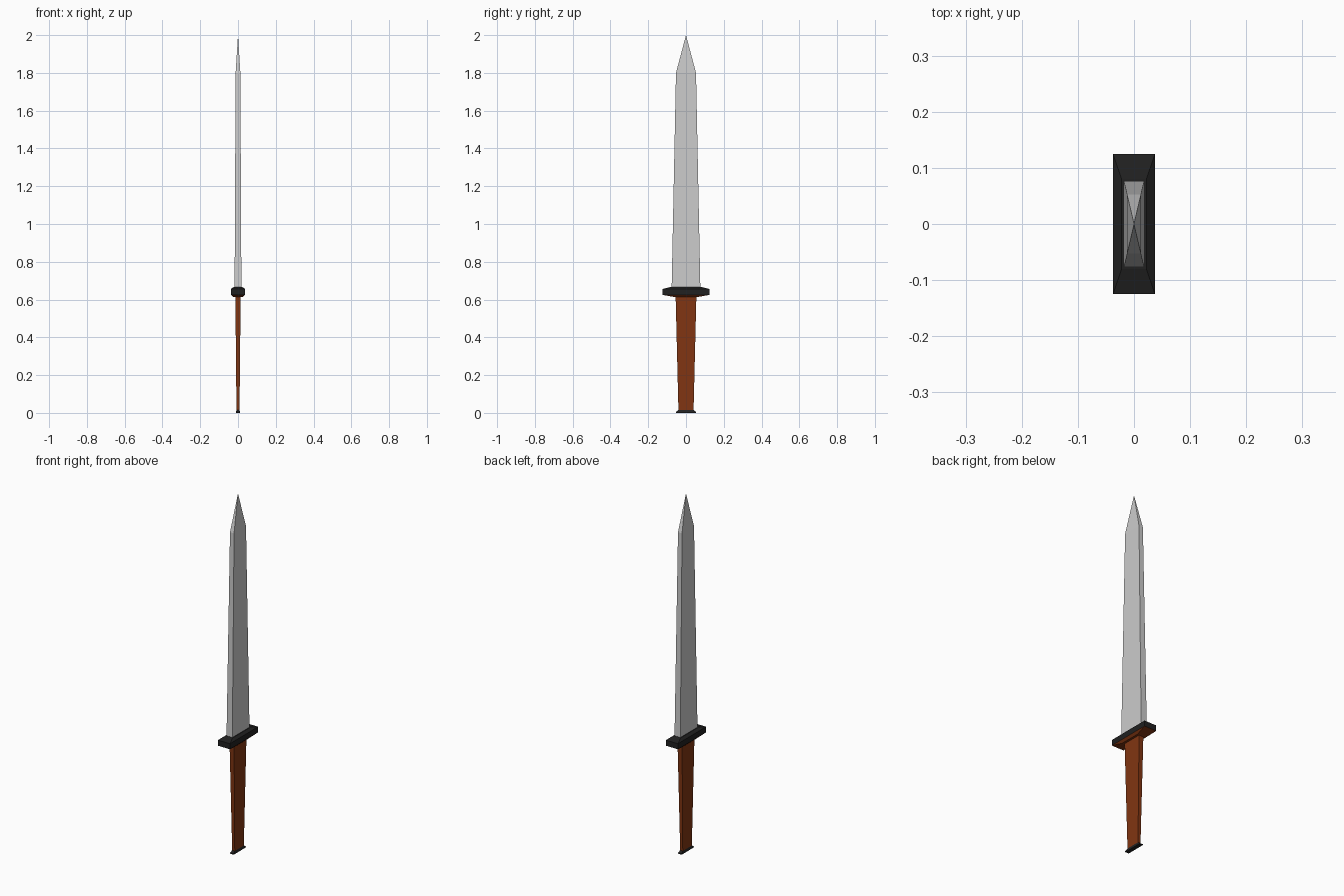
import bpy, bmesh

if "Cube" in bpy.data.objects:
    bpy.data.objects.remove(bpy.data.objects["Cube"])

def material(name, color):
    m = bpy.data.materials.new(name)
    m.diffuse_color = (*color, 1)
    m.use_nodes = True
    m.node_tree.nodes["Principled BSDF"].inputs["Base Color"].default_value = m.diffuse_color
    return m

def loft(name, sections, mat=None, cap_bottom=True, cap_top=True):
    """Stack rectangular sections (half x, half y, z); zero size makes a point."""
    bm = bmesh.new()
    rings = []
    for hx, hy, z in sections:
        if hx == 0:
            rings.append([bm.verts.new((0, 0, z))] * 4)
        else:
            rings.append([bm.verts.new((sx * hx, sy * hy, z))
                          for sx, sy in ((-1, -1), (1, -1), (1, 1), (-1, 1))])
    for a, b in zip(rings, rings[1:]):
        for i in range(4):
            j = (i + 1) % 4
            bm.faces.new(list(dict.fromkeys((a[i], a[j], b[j], b[i]))))
    if cap_bottom:
        bm.faces.new(rings[0][::-1])
    if cap_top and sections[-1][0] > 0:
        bm.faces.new(rings[-1])
    bmesh.ops.recalc_face_normals(bm, faces=bm.faces)
    mesh = bpy.data.meshes.new(name)
    bm.to_mesh(mesh)
    bm.free()
    if mat:
        mesh.materials.append(mat)
    ob = bpy.data.objects.new(name, mesh)
    bpy.context.collection.objects.link(ob)
    return ob

black = material("black", (0.015, 0.015, 0.015))
brown = material("brown", (0.22, 0.036, 0.006))

# Tapered blade with pyramid tip
loft("blade", [(0.018, 0.076, 0.66), (0.0125, 0.053, 1.8), (0, 0, 2.0)])

# Cross guard, chamfered on top, with a brown underside
guard = loft("guard", [(0.026, 0.06, 0.613), (0.0375, 0.125, 0.625),
                       (0.0375, 0.125, 0.656), (0.022, 0.08, 0.667)], black)
guard.data.materials.append(brown)
for face in guard.data.polygons:
    if face.center.z < 0.622:
        face.material_index = 1

# Tapered grip
loft("handle", [(0.008, 0.04, 0.012), (0.014, 0.055, 0.62)], brown)

# Small flared pommel cap
loft("pommel", [(0.011, 0.054, 0.0), (0.011, 0.054, 0.005),
                (0.008, 0.04, 0.015)], black)
